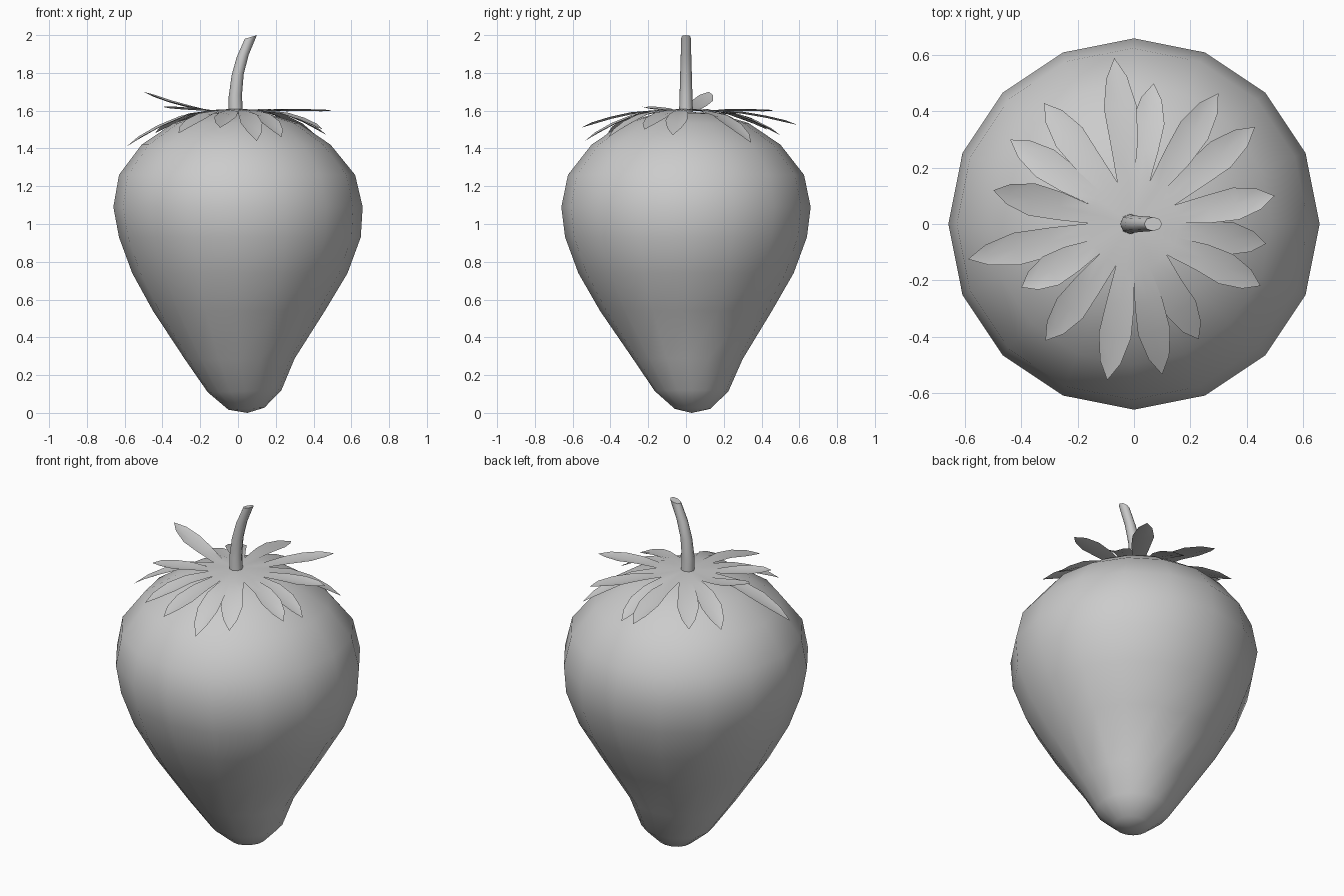
import bpy, bmesh
from math import cos, sin, pi, atan2, radians
from mathutils import Vector

if "Cube" in bpy.data.objects:
    bpy.data.objects.remove(bpy.data.objects["Cube"])


def make_object(name, bm, angle):
    bmesh.ops.recalc_face_normals(bm, faces=bm.faces[:])
    mesh = bpy.data.meshes.new(name)
    bm.to_mesh(mesh)
    bm.free()
    obj = bpy.data.objects.new(name, mesh)
    bpy.context.collection.objects.link(obj)
    bpy.ops.object.select_all(action='DESELECT')
    obj.select_set(True)
    bpy.context.view_layer.objects.active = obj
    bpy.ops.object.shade_smooth_by_angle(angle=radians(angle))
    return obj


def loft(name, rings, sides, bottom, top, angle):
    """Rings are (cx, cy, z, rx, ry, tilt); ends are a pole point or None for a flat cap."""
    bm = bmesh.new()
    loops = [[bm.verts.new((cx + rx * cos(2 * pi * i / sides),
                            cy + ry * sin(2 * pi * i / sides),
                            z + tilt * rx * cos(2 * pi * i / sides)))
              for i in range(sides)] for cx, cy, z, rx, ry, tilt in rings]
    for a, b in zip(loops, loops[1:]):
        for i in range(sides):
            j = (i + 1) % sides
            bm.faces.new((a[i], a[j], b[j], b[i]))
    for loop, pole in ((loops[0], bottom), (loops[-1], top)):
        if pole is None:
            bm.faces.new(loop)
        else:
            p = bm.verts.new(pole)
            for i in range(sides):
                bm.faces.new((loop[i], loop[(i + 1) % sides], p))
    return make_object(name, bm, angle)


# Fruit: sixteen-sided body, the blunt tip pushed off centre
profile = [(0.045, 0.035, 0.022, 0.095, 0.06), (0.035, 0.03, 0.115, 0.195, 0.03),
           (0.01, 0.01, 0.285, 0.29, 0.01), (0.005, 0, 0.54, 0.455, 0),
           (0.01, 0, 0.74, 0.57, 0), (0.01, 0, 0.93, 0.64, 0),
           (0, 0, 1.09, 0.66, 0), (-0.005, 0, 1.26, 0.625, 0),
           (-0.01, 0, 1.42, 0.50, 0), (-0.01, 0, 1.535, 0.33, 0),
           (-0.01, 0, 1.585, 0.16, 0)]
loft("fruit_body", [(x, y, z, r, r, t) for x, y, z, r, t in profile], 16,
     (0.05, 0.03, 0), (-0.01, 0, 1.595), 60)

# Stem: tapered, bending to the right, with a cut end
stem = [(-0.012, 1.58, 0.038, 0.037, 0), (-0.014, 1.68, 0.035, 0.034, 0.1),
        (-0.002, 1.79, 0.032, 0.031, 0.1), (0.025, 1.89, 0.032, 0.028, 0.2),
        (0.068, 1.99, 0.032, 0.025, 0.3)]
loft("stem", [(x, 0, z, rx, ry, t) for x, z, rx, ry, t in stem], 8, None, None, 50)

# Leaf crown: sixteen pointed leaves joined at the centre, given by their tips
tips = [(0.50, 0.10, 1.60), (0.43, 0.345, 1.43), (0.30, 0.465, 1.60), (0.07, 0.50, 1.47),
        (-0.07, 0.59, 1.525), (-0.32, 0.43, 1.50), (-0.44, 0.30, 1.48), (-0.50, 0.12, 1.70),
        (-0.59, -0.125, 1.41), (-0.40, -0.225, 1.62), (-0.315, -0.415, 1.48),
        (-0.095, -0.555, 1.51), (0.10, -0.535, 1.44), (0.23, -0.41, 1.46),
        (0.45, -0.22, 1.50), (0.47, -0.07, 1.47)]
bm = bmesh.new()
centre = bm.verts.new((-0.01, 0, 1.61))
angles = [atan2(y, x) % (2 * pi) for x, y, z in tips]
n = len(tips)
notches = []
for i in range(n):
    gap = (angles[(i + 1) % n] - angles[i]) % (2 * pi)
    a = angles[i] + gap / 2
    notches.append(bm.verts.new((0.16 * cos(a), 0.16 * sin(a), 1.6)))
for i, tip in enumerate(tips):
    out = Vector((tip[0], tip[1], 0))
    length = out.length
    out.normalize()
    side = Vector((-out.y, out.x, 0))
    rise = tip[2] - 1.603

    def point(t, offset, sag):
        p = out * (0.16 + (length - 0.16) * t) + side * offset
        return bm.verts.new((p.x, p.y, 1.603 + rise * (0.4 * t + 0.6 * t * t) - sag))

    row = (notches[i - 1], point(0, 0, 0), notches[i])
    bm.faces.new((centre, row[0], row[1]))
    bm.faces.new((centre, row[1], row[2]))
    for t, width in ((0.32, 0.05), (0.6, 0.058), (0.84, 0.037)):
        new = (point(t, -width, -0.006), point(t, 0, 0.004), point(t, width, -0.006))
        for k in range(2):
            bm.faces.new((row[k], new[k], new[k + 1], row[k + 1]))
        row = new
    end = bm.verts.new(tip)
    for k in range(2):
        bm.faces.new((row[k], end, row[k + 1]))
make_object("leaf_crown", bm, 60)
